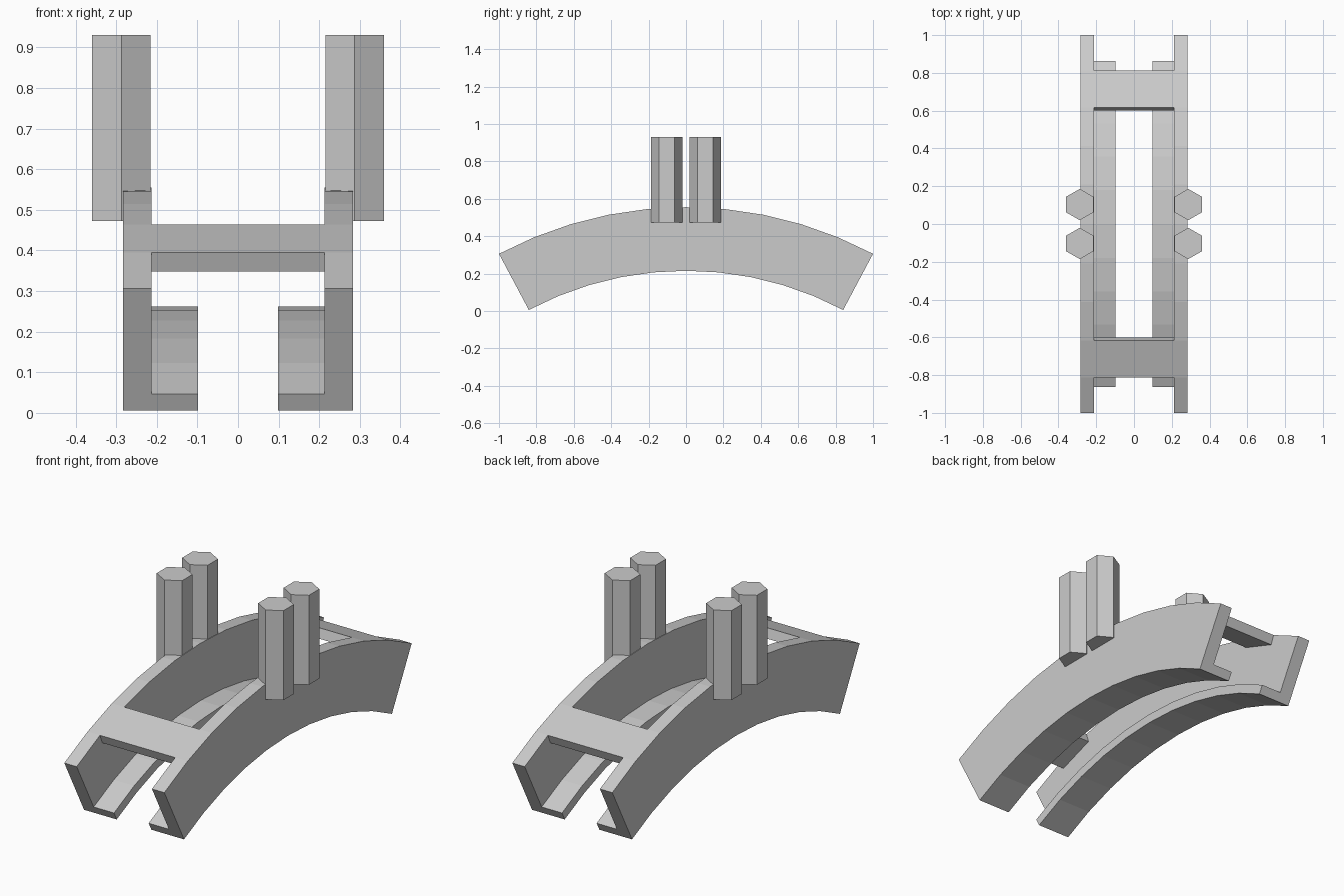
import bpy, bmesh
from math import sin, cos, radians

if "Cube" in bpy.data.objects:
    bpy.data.objects.remove(bpy.data.objects["Cube"])

R_OUT, R_IN = 2.13, 1.79        # arc radii, centre below the ground
ZC = 0.555 - R_OUT
STEP = radians(5.6)             # ten flat segments from -28 to 28 degrees


def new_object(name, bm):
    bmesh.ops.recalc_face_normals(bm, faces=bm.faces)
    me = bpy.data.meshes.new(name)
    bm.to_mesh(me)
    bm.free()
    ob = bpy.data.objects.new(name, me)
    bpy.context.collection.objects.link(ob)
    return ob


def arc_sweep(name, profile, first, last):
    """Sweep an (x, radius) profile along the arc between two steps."""
    bm = bmesh.new()
    rings = []
    for i in range(first, last + 1):
        a = i * STEP
        rings.append([bm.verts.new((x, r * sin(a), ZC + r * cos(a)))
                      for x, r in profile])
    n = len(profile)
    for p, q in zip(rings, rings[1:]):
        for j in range(n):
            k = (j + 1) % n
            bm.faces.new((p[j], p[k], q[k], q[j]))
    bm.faces.new(rings[0])
    bm.faces.new(rings[-1])
    return new_object(name, bm)


# L-shaped curved side rails with an inward bottom flange
rail = [(0.283, R_IN), (0.283, R_OUT), (0.213, R_OUT),
        (0.213, R_IN + 0.047), (0.098, R_IN + 0.047), (0.098, R_IN)]
for side, label in ((1, "right"), (-1, "left")):
    arc_sweep(f"{label}_rail", [(side * x, r) for x, r in rail], -5, 5)

# Cross plates joining the rails, one segment long
plate = [(-0.213, R_OUT - 0.05), (0.213, R_OUT - 0.05),
         (0.213, R_OUT), (-0.213, R_OUT)]
arc_sweep("front_cross_plate", plate, -4, -3)
arc_sweep("back_cross_plate", plate, 3, 4)

# Four upright hexagonal posts, points facing front and back
Z0, Z1 = 0.472, 0.93
for sx, lx in ((1, "right"), (-1, "left")):
    for sy, ly in ((1, "back"), (-1, "front")):
        bm = bmesh.new()
        bmesh.ops.create_cone(bm, cap_ends=True, segments=6,
                              radius1=0.083, radius2=0.083, depth=Z1 - Z0)
        # put a vertex on the y axis
        pts = [(0.083 * sin(radians(60 * i)), 0.083 * cos(radians(60 * i)))
               for i in range(6)]
        bm.clear()
        low = [bm.verts.new((x, y, Z0)) for x, y in pts]
        top = [bm.verts.new((x, y, Z1)) for x, y in pts]
        bm.faces.new(low)
        bm.faces.new(top)
        for i in range(6):
            j = (i + 1) % 6
            bm.faces.new((low[i], low[j], top[j], top[i]))
        post = new_object(f"{ly}_{lx}_post", bm)
        post.location = (sx * 0.287, sy * 0.103, 0)
